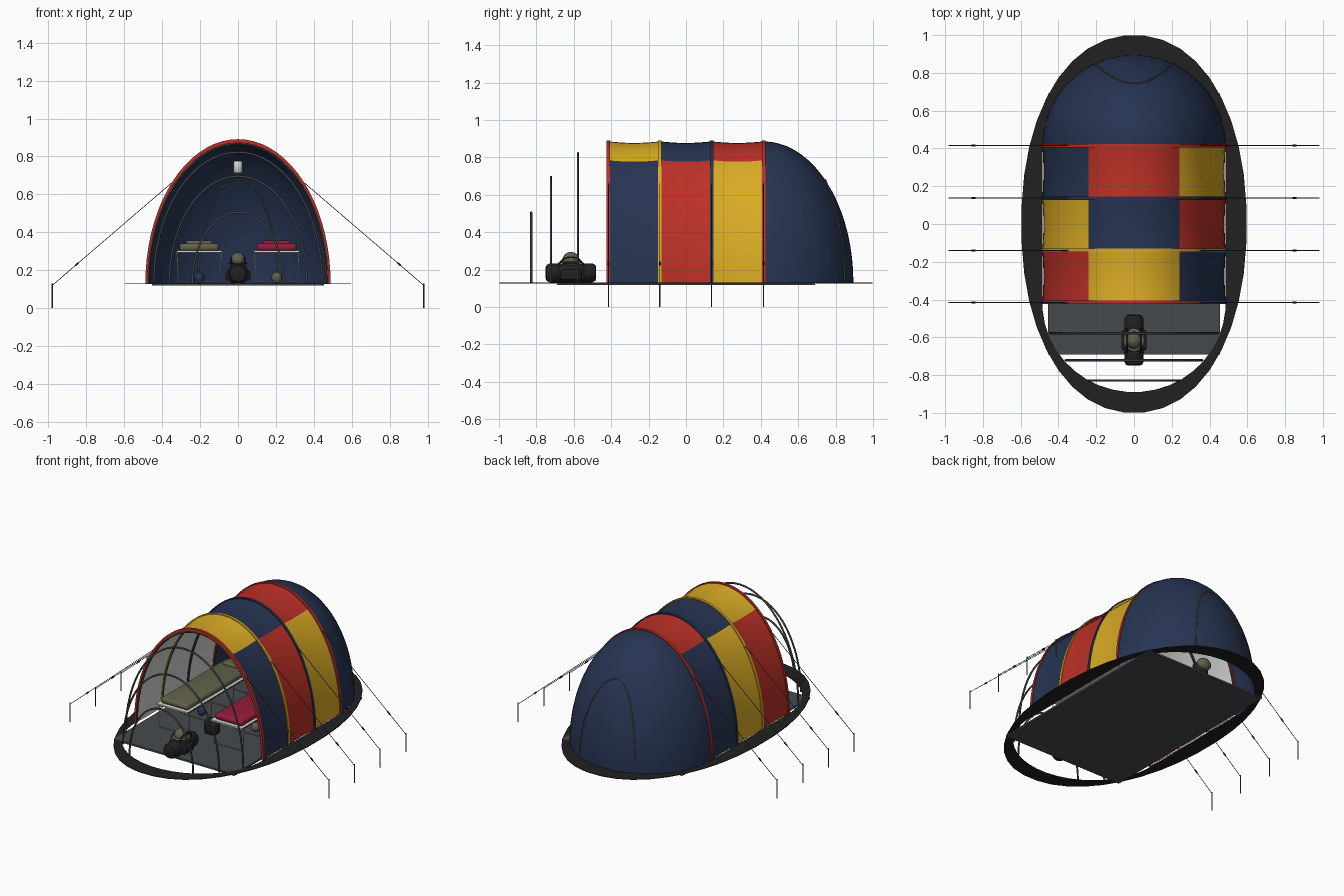
import bpy, bmesh
from math import sin, cos, pi, sqrt
from mathutils import Vector

cube = bpy.data.objects.get("Cube")
if cube:
    bpy.data.objects.remove(cube)

GROUND, HALF_W, RISE = 0.13, 0.485, 0.755
FRONT, BACK, DEPTH = -0.415, 0.415, 0.48
ARCH_Y = [FRONT, -0.14, 0.137, BACK]


def material(name, *rgb):
    m = bpy.data.materials.new(name)
    m.use_nodes = True
    m.diffuse_color = (*rgb, 1)
    m.node_tree.nodes["Principled BSDF"].inputs["Base Color"].default_value = (*rgb, 1)
    return m


navy = material("navy fabric", 0.02, 0.035, 0.085)
red = material("red fabric", 0.5, 0.03, 0.02)
yellow = material("yellow fabric", 0.7, 0.41, 0.018)
lining = material("pale lining", 0.68, 0.68, 0.66)
olive = material("olive canvas", 0.12, 0.12, 0.07)
maroon = material("maroon quilt", 0.28, 0.012, 0.04)
grey = material("grey sheet", 0.06, 0.068, 0.075)
black = material("black fabric", 0.015, 0.015, 0.015)


def finish(name, bm, mats, smooth=False):
    me = bpy.data.meshes.new(name)
    bm.to_mesh(me)
    bm.free()
    for m in mats:
        me.materials.append(m)
    ob = bpy.data.objects.new(name, me)
    bpy.context.collection.objects.link(ob)
    if smooth:
        bpy.ops.object.select_all(action='DESELECT')
        ob.select_set(True)
        bpy.context.view_layer.objects.active = ob
        bpy.ops.object.shade_smooth_by_angle(angle=0.7)
    return ob


def arch_point(t, y, s=1.0):
    return Vector((HALF_W * s * cos(t), y, GROUND + RISE * s * sin(t)))


def shell(name, rows, mats, rule=None, flip=False, cols=36):
    """Skin a list of (y, scale) half-ellipse arches."""
    bm = bmesh.new()
    grid = [[bm.verts.new(arch_point(pi * j / cols, y, s)) for j in range(cols + 1)]
            for y, s in rows]
    for a, b in zip(grid, grid[1:]):
        for j in range(cols):
            quad = [a[j], b[j], b[j + 1], a[j + 1]]
            f = bm.faces.new(quad[::-1] if flip else quad)
            if rule:
                f.material_index = rule(f.calc_center_median())
    return finish(name, bm, mats, True)


def box(name, center, size, mat, bevel=0.0):
    bm = bmesh.new()
    bmesh.ops.create_cube(bm, size=1)
    bmesh.ops.scale(bm, vec=size, verts=bm.verts)
    if bevel:
        bmesh.ops.bevel(bm, geom=bm.edges[:], offset=bevel, segments=3, affect='EDGES', profile=0.5)
    bmesh.ops.translate(bm, vec=center, verts=bm.verts)
    return finish(name, bm, [mat], bevel > 0)


def ball(name, center, size, mat):
    bm = bmesh.new()
    bmesh.ops.create_uvsphere(bm, u_segments=20, v_segments=12, radius=1)
    bmesh.ops.scale(bm, vec=size, verts=bm.verts)
    bmesh.ops.translate(bm, vec=center, verts=bm.verts)
    return finish(name, bm, [mat], True)


def tube(name, pts, r, mat, cyclic=False):
    cu = bpy.data.curves.new(name, 'CURVE')
    cu.dimensions = '3D'
    cu.bevel_depth, cu.bevel_resolution, cu.use_fill_caps = r, 1, True
    sp = cu.splines.new('POLY')
    sp.points.add(len(pts) - 1)
    for p, co in zip(sp.points, pts):
        p.co = (*co, 1)
    sp.use_cyclic_u = cyclic
    cu.materials.append(mat)
    ob = bpy.data.objects.new(name, cu)
    bpy.context.collection.objects.link(ob)
    bpy.ops.object.select_all(action='DESELECT')
    ob.select_set(True)
    bpy.context.view_layer.objects.active = ob
    bpy.ops.object.convert(target='MESH')
    return ob


def lathe(name, profile, center, mat, along_y=False, n=24):
    """Spin (radius, height) pairs around z, or around y."""
    bm = bmesh.new()
    rings = []
    for r, h in profile:
        ring = []
        for k in range(n):
            u, v = r * cos(2 * pi * k / n), r * sin(2 * pi * k / n)
            co = (u, h, -v) if along_y else (u, v, h)
            ring.append(bm.verts.new(Vector(co) + Vector(center)))
        rings.append(ring)
    for a, b in zip(rings, rings[1:]):
        for k in range(n):
            bm.faces.new([a[k], a[(k + 1) % n], b[(k + 1) % n], b[k]])
    bm.faces.new(rings[0][::-1])
    bm.faces.new(rings[-1])
    return finish(name, bm, [mat], True)


# Tunnel panels: side and roof colours, each sagging a little between arches
panel_mats = [red, yellow, navy]
side_roof = [(0, 1, 2), (1, 2, 0), (2, 0, 1)]   # -x side, roof, +x side
for i, colours in enumerate(side_roof):
    y0, y1 = ARCH_Y[i], ARCH_Y[i + 1]
    rows = [(y0 + (y1 - y0) * k / 8, 1 - 0.011 * sin(pi * k / 8)) for k in range(9)]
    shell(f"tunnel_panel_{i + 1}", rows, panel_mats,
          lambda c, q=colours: q[0] if c.x < -0.243 else q[2] if c.x > 0.243 else q[1])
    shell(f"tunnel_lining_{i + 1}", [(y, s - 0.012) for y, s in rows], [lining], flip=True)

# Rear dome
shell("rear_dome", [(BACK + DEPTH * sin(a), max(cos(a), 0.004))
                    for a in [pi / 2 * k / 18 for k in range(19)]], [navy])

# Arch sleeves and inner hoop poles
for i, (y, m) in enumerate(zip(ARCH_Y, [red, yellow, navy, red])):
    w = 0.009
    shell(f"arch_sleeve_{i + 1}", [(y - w, 0.982), (y - w, 1.008), (y + w, 1.008),
                                   (y + w, 0.982), (y - w, 0.982)], [m])
    tube(f"arch_pole_{i + 1}", [arch_point(pi * k / 36, y, 0.972) for k in range(37)], 0.004, grey)

# Open front hoops
for i, y in enumerate([-0.578, -0.722, -0.828]):
    s = 0.975 * sqrt(1 - ((y - FRONT) / DEPTH) ** 2)
    tube(f"front_hoop_{i + 1}", [arch_point(pi * k / 32, y, s) for k in range(33)], 0.006, grey)

# Rear door zip following the dome
zip_pts = []
for k in range(33):
    x, h = 0.21 * cos(pi * k / 32), 0.55 * sin(pi * k / 32)
    y = BACK + DEPTH * 1.004 * sqrt(1 - (x / HALF_W) ** 2 - (h / RISE) ** 2)
    zip_pts.append((x, y, GROUND + h))
tube("rear_door_zip", zip_pts, 0.004, olive)

# Ground skirt ring
bm = bmesh.new()
N, ring = 40, []
for k in range(N):
    t = 2 * pi * (k + 0.5) / N
    c, s = cos(t), sin(t)
    sc, ss = (1 if c > 0 else -1), (1 if s > 0 else -1)
    outer = (0.597 * sc * abs(c) ** 0.93, ss * abs(s) ** 0.93, GROUND)
    inner = (HALF_W * c, ss * 0.42 + 0.47 * s, GROUND)
    ring.append((bm.verts.new(outer), bm.verts.new(inner)))
for k in range(N):
    a, b = ring[k], ring[(k + 1) % N]
    bm.faces.new([a[0], b[0], b[1], a[1]])
skirt = finish("ground_skirt", bm, [black])
skirt.modifiers.new("thickness", 'SOLIDIFY').thickness = 0.004

# Groundsheet
box("groundsheet", (0, 0, 0.124), (0.91, 1.38, 0.012), grey)

# Guy lines, sliders and stakes
for side, label in ((1, "left"), (-1, "right")):
    for i, y in enumerate(ARCH_Y):
        top, end = Vector((side * 0.345, y, 0.665)), Vector((side * 0.98, y, 0.12))
        tube(f"guy_line_{label}_{i + 1}", [top, end], 0.002, grey)
        mid = top.lerp(end, 0.78)
        tube(f"guy_slider_{label}_{i + 1}", [mid, top.lerp(end, 0.81)], 0.005, black)
        tube(f"stake_{label}_{i + 1}", [(side * 0.98, y, 0), (side * 0.98, y, 0.13)], 0.0035, grey)

# Camp beds with sleeping bags
for side, label, mat in ((1, "left", maroon), (-1, "right", olive)):
    cx, y0, y1 = side * 0.205, -0.42, 0.34
    box(f"bed_canvas_{label}", (cx, -0.04, 0.298), (0.235, 0.76, 0.01), lining)
    box(f"sleeping_bag_{label}", (cx, -0.04, 0.32), (0.21, 0.72, 0.042), mat, 0.018)
    box(f"pillow_{label}", (cx, 0.27, 0.342), (0.14, 0.1, 0.03), mat, 0.012)
    for j in range(4):
        y = y0 + (y1 - y0) * (0.03 + 0.94 * j / 3)
        pts = [(cx - 0.118, y, 0.297), (cx - 0.11, y, 0.138), (cx + 0.11, y, 0.138), (cx + 0.118, y, 0.297)]
        tube(f"bed_leg_{label}_{j + 1}", pts, 0.004, lining)
    for e in (-1, 1):
        tube(f"bed_rail_{label}_{e}", [(cx + e * 0.118, y0, 0.298), (cx + e * 0.118, y1, 0.298)], 0.005, grey)
    ball(f"water_flask_{label}", (cx, -0.1, 0.16), (0.028, 0.028, 0.03), olive if side > 0 else navy)

# Duffel bag with straps, handles and a rolled hat
BY, BZ = -0.615, 0.182
lathe("duffel_body", [(0.03, -0.135), (0.043, -0.13), (0.05, -0.115), (0.052, 0),
                      (0.05, 0.115), (0.043, 0.13), (0.03, 0.135)], (0, BY, BZ), black, True)
for i, dy in enumerate((-0.065, 0.065)):
    tube(f"duffel_strap_{i + 1}", [(0.053 * cos(pi * k / 12), BY + dy, BZ + 0.053 * sin(pi * k / 12))
                                   for k in range(24)], 0.004, grey, True)
for side in (-1, 1):
    tube(f"duffel_handle_{side}", [(side * 0.035, BY - 0.065 * cos(pi * k / 12), BZ + 0.035 + 0.05 * sin(pi * k / 12))
                                   for k in range(13)], 0.004, black)
    box(f"duffel_pocket_{side}", (side * 0.052, BY, BZ - 0.01), (0.026, 0.11, 0.055), black, 0.01)
ball("hat_crown", (0, BY, 0.25), (0.04, 0.046, 0.044), olive)
ball("hat_brim", (0, BY, 0.238), (0.055, 0.06, 0.007), olive)

# Backpacks on the floor
for i, y in enumerate((-0.28, 0.64)):
    box(f"backpack_{i + 1}", (0, y, 0.175), (0.09, 0.07, 0.09), black, 0.02)
    ball(f"backpack_roll_{i + 1}", (0, y + 0.035 * i, 0.2), (0.05, 0.035, 0.04), olive if i else black)

# Hanging lantern
lathe("lantern", [(0.018, 0.712), (0.023, 0.718), (0.023, 0.77), (0.018, 0.776)], (0, 0, 0), lining)
tube("lantern_hook", [(0, 0, 0.775), (0, 0, 0.865)], 0.002, grey)
